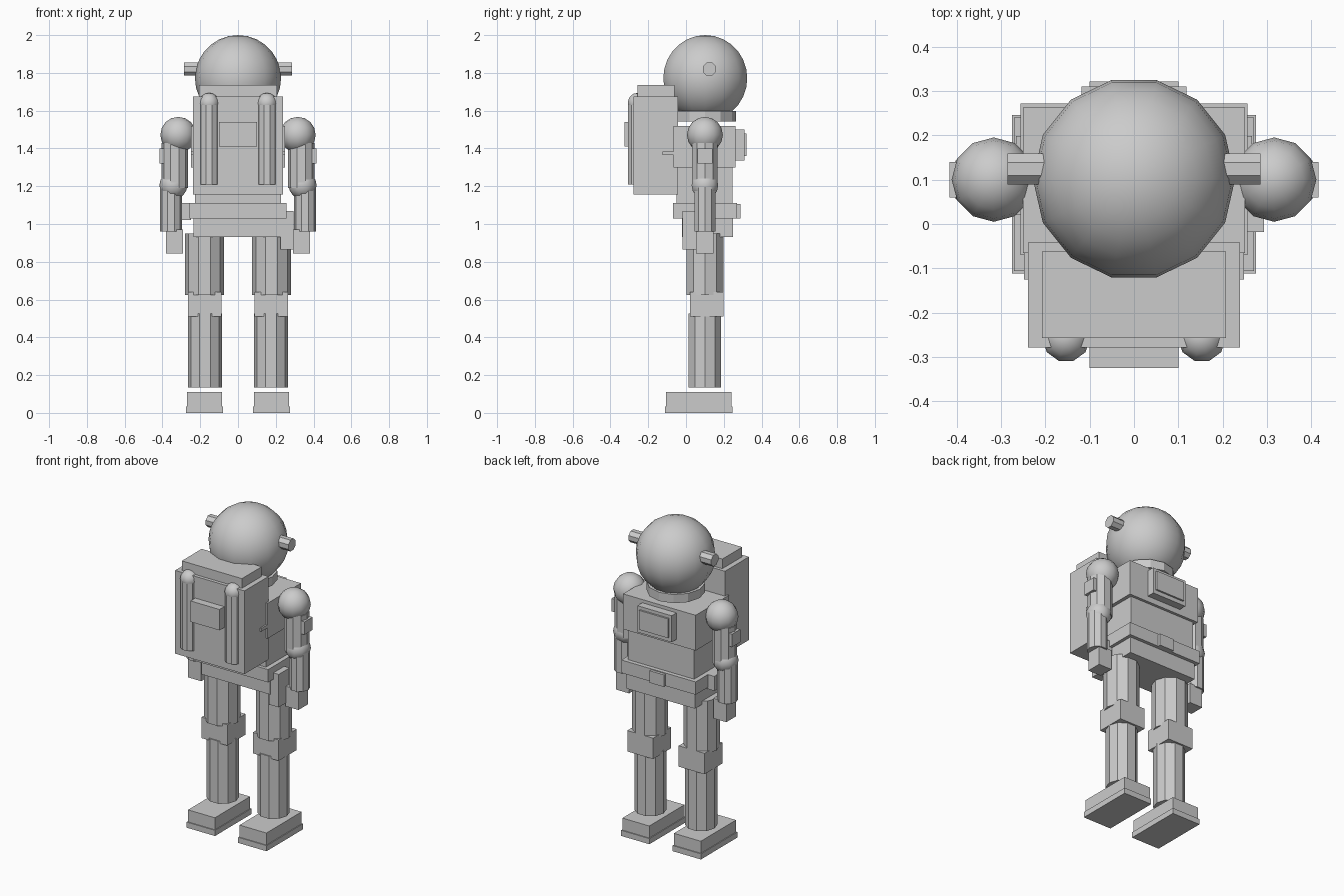
import bpy, math

cube = bpy.data.objects.get("Cube")
if cube:
    bpy.data.objects.remove(cube, do_unlink=True)

GREY = (0.6, 0.6, 0.6, 1)
suit = bpy.data.materials.new("suit_grey")
suit.use_nodes = True
suit.diffuse_color = GREY
suit.node_tree.nodes["Principled BSDF"].inputs["Base Color"].default_value = GREY

MID = 0.1  # depth of the body axis


def finish(name):
    ob = bpy.context.object
    ob.name = name
    bpy.ops.object.transform_apply(location=False, rotation=True, scale=True)
    ob.data.materials.append(suit)
    return ob


def box(name, x, y, z):
    """Box from (low, high) ranges."""
    spans = (x, y, z)
    bpy.ops.mesh.primitive_cube_add(size=1, location=[(a + b) / 2 for a, b in spans])
    bpy.context.object.scale = [b - a for a, b in spans]
    return finish(name)


def centred(name, half, y, z):
    return box(name, (-half, half), y, z)


def column(name, x, y, z, r, sides=10, turn=0):
    """Upright faceted cylinder."""
    bpy.ops.mesh.primitive_cylinder_add(vertices=sides, radius=r, depth=z[1] - z[0],
                                        location=(x, y, sum(z) / 2),
                                        rotation=(0, 0, math.pi / 2 + turn))
    return finish(name)


def ball(name, x, y, z, r, segs=12, rings=8):
    bpy.ops.mesh.primitive_uv_sphere_add(segments=segs, ring_count=rings, radius=r,
                                         location=(x, y, z), rotation=(0, 0, math.pi / 2))
    bpy.ops.object.shade_smooth()
    return finish(name)


def side_box(name, s, x, y, z):
    return box(name, sorted((s * x[0], s * x[1])), y, z)


# Helmet and neck ring
ball("helmet", 0, MID + 0.002, 1.772, 0.228, 14, 14)
column("neck_ring", 0, MID, (1.543, 1.597), 0.165, 12)

# Torso, belt and chest panel
centred("chest", 0.25, (-0.065, 0.262), (1.30, 1.52))
centred("abdomen", 0.228, (-0.05, 0.245), (1.09, 1.31))
centred("belt", 0.256, (-0.07, 0.271), (1.03, 1.11))
centred("hips", 0.236, (-0.02, 0.25), (0.93, 1.04))
centred("buckle", 0.05, (0.26, 0.288), (1.03, 1.105))
centred("chest_panel", 0.118, (0.25, 0.31), (1.335, 1.50))
centred("chest_screen", 0.10, (0.30, 0.321), (1.36, 1.48))

# Backpack
centred("backpack", 0.239, (-0.278, -0.042), (1.157, 1.675))
centred("backpack_top", 0.207, (-0.257, -0.062), (1.67, 1.735))
centred("backpack_unit", 0.10, (-0.325, -0.27), (1.41, 1.54))

# Hip equipment, different on each side
box("holster", (0.225, 0.293), (-0.018, 0.09), (0.865, 1.07))
box("belt_pouch", (-0.30, -0.25), (0.05, 0.15), (1.02, 1.11))

for side, s in (("left", 1), ("right", -1)):
    # Helmet ear cylinders
    bpy.ops.mesh.primitive_cylinder_add(vertices=8, radius=0.038, depth=0.09,
                                        location=(s * 0.24, 0.124, 1.82),
                                        rotation=(0, math.pi / 2, 0))
    ear = finish(f"{side}_ear_cylinder")
    ear.rotation_euler.x = math.pi / 8

    # Air tanks and hose stubs
    column(f"{side}_tank", s * 0.153, -0.257, (1.21, 1.64), 0.052)
    ball(f"{side}_tank_cap", s * 0.153, -0.257, 1.64, 0.054, 10)
    side_box(f"{side}_hose", s, (0.22, 0.248), (-0.125, -0.05), (1.365, 1.385))

    # Arm
    ball(f"{side}_shoulder", s * 0.316, MID, 1.472, 0.095)
    column(f"{side}_upper_arm", s * 0.335, MID, (1.19, 1.43), 0.071)
    side_box(f"{side}_arm_patch", s, (0.37, 0.416), (0.06, 0.14), (1.32, 1.40))
    ball(f"{side}_elbow", s * 0.342, MID, 1.205, 0.074, 10)
    column(f"{side}_forearm", s * 0.355, MID, (0.96, 1.20), 0.059)
    side_box(f"{side}_hand", s, (0.29, 0.38), (0.052, 0.146), (0.845, 0.97))

    # Leg
    column(f"{side}_thigh", s * 0.178, MID, (0.625, 0.95), 0.103)
    side_box(f"{side}_knee", s, (0.088, 0.266), (0.02, 0.198), (0.51, 0.64))
    column(f"{side}_shin", s * 0.175, MID, (0.135, 0.525), 0.091)

    # Boot
    side_box(f"{side}_boot", s, (0.085, 0.27), (-0.106, 0.24), (0.03, 0.11))
    side_box(f"{side}_sole", s, (0.08, 0.275), (-0.112, 0.246), (0, 0.035))
